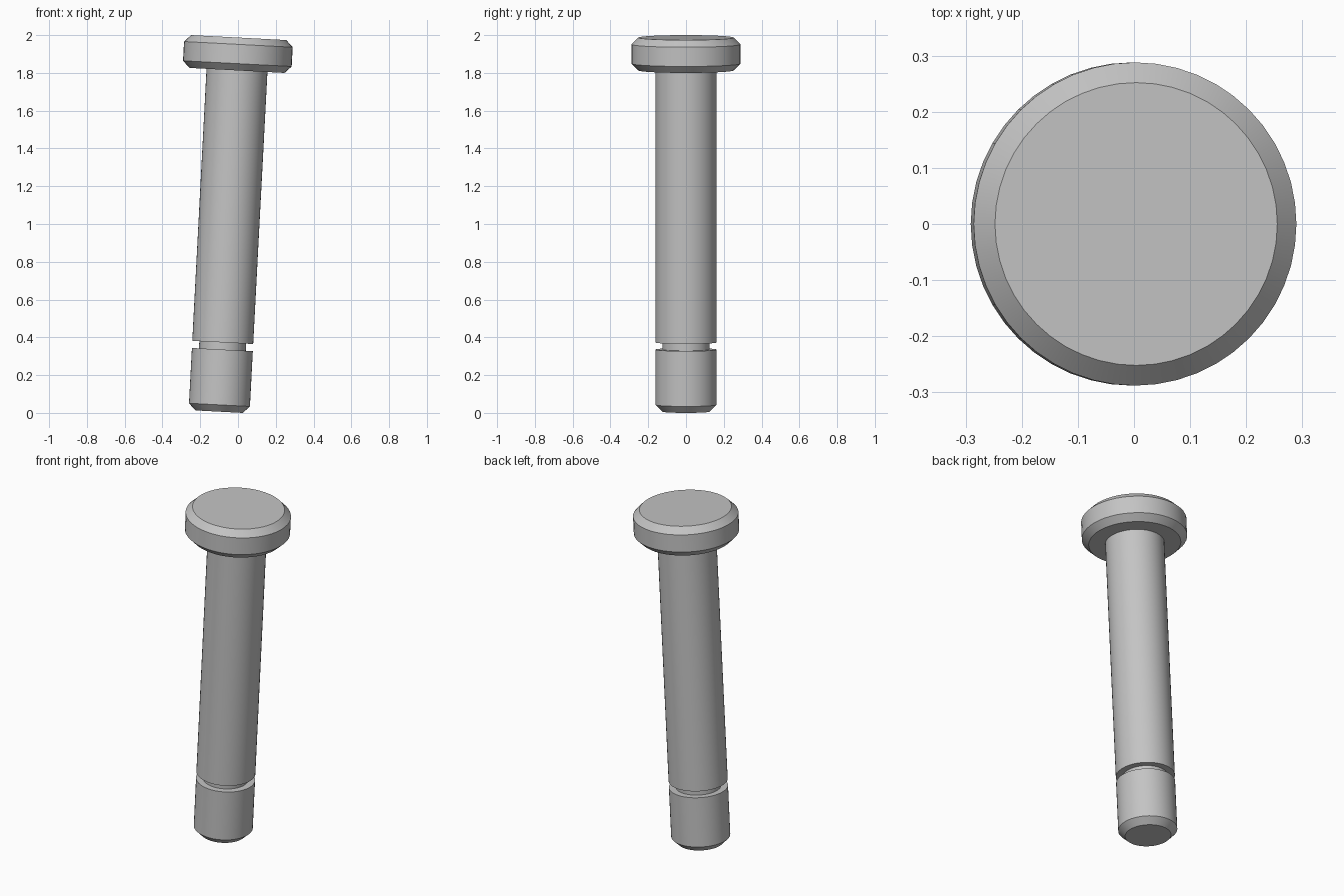
import bpy
import bmesh
import math
from mathutils import Matrix, Vector

cube = bpy.data.objects.get("Cube")
if cube:
    bpy.data.objects.remove(cube, do_unlink=True)

SEGMENTS = 48
TILT = math.radians(3)
FOOT = Vector((-0.1, 0, 0.0066))   # centre of the lower end face

# Plain grey metal
metal = bpy.data.materials.new("grey_metal")
grey = (0.55, 0.55, 0.55, 1)
metal.diffuse_color = grey
metal.use_nodes = True
metal.node_tree.nodes["Principled BSDF"].inputs["Base Color"].default_value = grey

# Pin dimensions, measured along its axis
LENGTH = 1.983
SHAFT_R, GROOVE_R, HEAD_R = 0.1615, 0.124, 0.288
CHAMFER = 0.036
GROOVE_LOW, GROOVE_HIGH = 0.329, 0.367
HEAD_LOW = 1.809

# Half profile as (radius, height), from the lower tip to the head's top
profile = [
    (0, 0),
    (SHAFT_R - CHAMFER, 0),
    (SHAFT_R, CHAMFER),
    (SHAFT_R, GROOVE_LOW),
    (GROOVE_R, GROOVE_LOW),
    (GROOVE_R, GROOVE_HIGH),
    (SHAFT_R, GROOVE_HIGH),
    (SHAFT_R, HEAD_LOW),
    (HEAD_R - CHAMFER, HEAD_LOW),
    (HEAD_R, HEAD_LOW + CHAMFER),
    (HEAD_R, LENGTH - CHAMFER),
    (HEAD_R - CHAMFER, LENGTH),
    (0, LENGTH),
]

# Revolve the profile into one solid pin
bm = bmesh.new()
verts = [bm.verts.new((r, 0, z)) for r, z in profile]
edges = [bm.edges.new(pair) for pair in zip(verts, verts[1:])]
bmesh.ops.spin(bm, geom=verts + edges, cent=(0, 0, 0), axis=(0, 0, 1),
               angle=math.tau, steps=SEGMENTS)
bmesh.ops.remove_doubles(bm, verts=bm.verts, dist=1e-4)
bmesh.ops.recalc_face_normals(bm, faces=bm.faces)

# Lean the pin towards its left
bm.transform(Matrix.Translation(FOOT) @ Matrix.Rotation(TILT, 4, "Y"))

mesh = bpy.data.meshes.new("headed_pin")
bm.to_mesh(mesh)
bm.free()
mesh.materials.append(metal)
pin = bpy.data.objects.new("headed_pin", mesh)
bpy.context.collection.objects.link(pin)

# Smooth round walls, crisp chamfers and groove
bpy.ops.object.select_all(action="DESELECT")
pin.select_set(True)
bpy.context.view_layer.objects.active = pin
bpy.ops.object.shade_smooth_by_angle(angle=math.radians(30))
